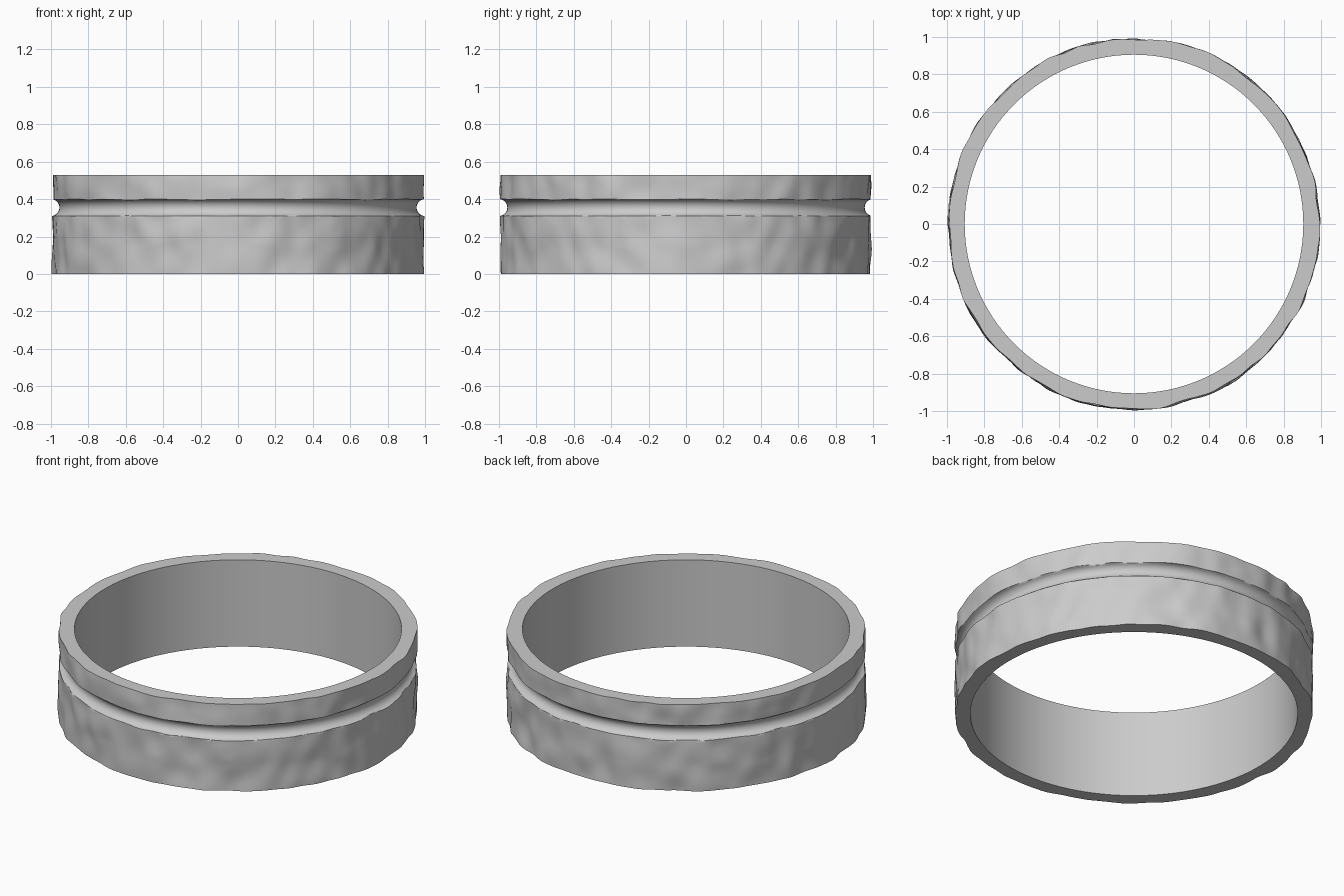
import bpy, bmesh, math
from mathutils import Vector, noise

if "Cube" in bpy.data.objects:
    bpy.data.objects.remove(bpy.data.objects["Cube"])

SEGS = 320
HEIGHT, INNER = 0.53, 0.905
GROOVE_Z, GROOVE_R = 0.355, 0.045


def hammered(a, z):
    """Outer radius with soft hammer dents."""
    p = Vector((math.cos(a), math.sin(a), z * 0.8))
    n = 0.013 * noise.noise(p * 8.5) + 0.008 * noise.noise(p * 4.5 + Vector((7, 3, 1)))
    return min(1.0, 0.989 + n)


def span(z0, z1, n):
    return [z0 + (z1 - z0) * i / n for i in range(n + 1)]


# Profile rows: (height, groove radius limit or None)
rows = [(z, None) for z in span(0, GROOVE_Z - GROOVE_R, 24)]
for i in range(1, 16):
    t = math.pi * (i / 16 - 0.5)
    rows.append((GROOVE_Z + GROOVE_R * math.sin(t), 1 - GROOVE_R * math.cos(t)))
rows += [(z, None) for z in span(GROOVE_Z + GROOVE_R, HEIGHT, 11)]

# Band: hammered outside with a round groove, smooth plain bore
bm = bmesh.new()
rings = []
for s in range(SEGS):
    a = 2 * math.pi * s / SEGS
    c, d = math.cos(a), math.sin(a)
    pts = []
    for z, limit in rows:
        r = hammered(a, z)
        if limit is not None:
            r = min(r, limit)
        pts.append((r, z))
    pts += [(INNER, HEIGHT), (INNER, 0)]
    rings.append([bm.verts.new((r * c, r * d, z)) for r, z in pts])
count = len(rings[0])
for s in range(SEGS):
    A, B = rings[s], rings[(s + 1) % SEGS]
    for i in range(count):
        j = (i + 1) % count
        bm.faces.new((A[i], B[i], B[j], A[j]))
bmesh.ops.recalc_face_normals(bm, faces=bm.faces)
mesh = bpy.data.meshes.new("ring_band")
bm.to_mesh(mesh)
bm.free()
band = bpy.data.objects.new("ring_band", mesh)
bpy.context.collection.objects.link(band)

# Smooth shading with crisp rims and groove edges
bpy.context.view_layer.objects.active = band
band.select_set(True)
bpy.ops.object.shade_smooth_by_angle(angle=math.radians(40))
